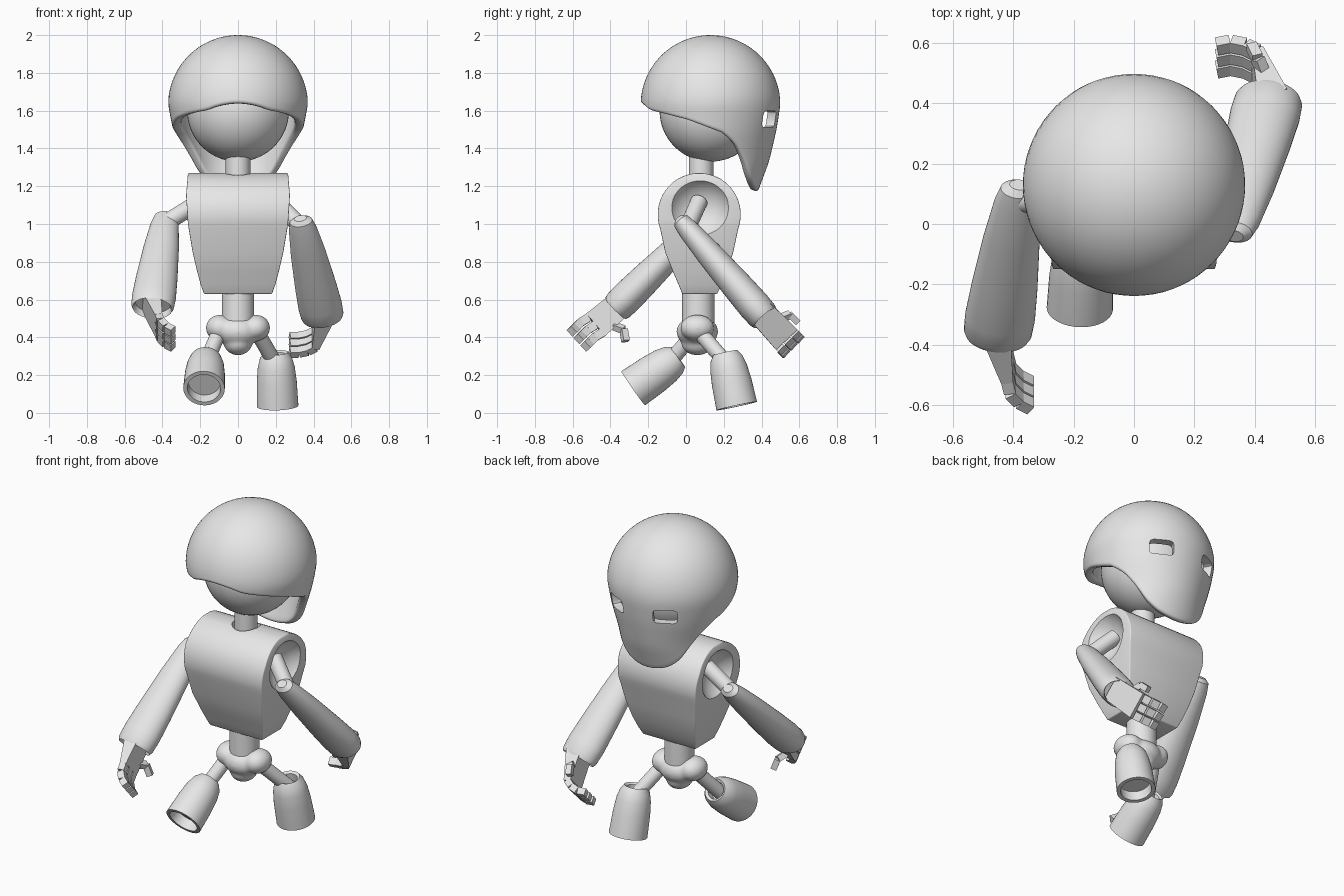
import bpy, bmesh, math
from mathutils import Vector, Matrix

if "Cube" in bpy.data.objects:
    bpy.data.objects.remove(bpy.data.objects["Cube"])

GREY = bpy.data.materials.new("light grey")
GREY.use_nodes = True
GREY.diffuse_color = (0.8, 0.8, 0.8, 1)
GREY.node_tree.nodes["Principled BSDF"].inputs["Base Color"].default_value = (0.8, 0.8, 0.8, 1)


def make(name, bm):
    bmesh.ops.remove_doubles(bm, verts=bm.verts, dist=0.0001)
    bmesh.ops.recalc_face_normals(bm, faces=bm.faces)
    me = bpy.data.meshes.new(name)
    bm.to_mesh(me)
    bm.free()
    me.materials.append(GREY)
    ob = bpy.data.objects.new(name, me)
    bpy.context.collection.objects.link(ob)
    return ob


def activate(ob):
    bpy.ops.object.select_all(action='DESELECT')
    ob.select_set(True)
    bpy.context.view_layer.objects.active = ob


def modify(ob, kind, **settings):
    mod = ob.modifiers.new(kind, kind)
    for k, v in settings.items():
        setattr(mod, k, v)
    activate(ob)
    bpy.ops.object.modifier_apply(modifier=mod.name)


def cut(ob, cutter):
    modify(ob, 'BOOLEAN', operation='DIFFERENCE', solver='EXACT', object=cutter)
    bpy.data.objects.remove(cutter)


def smooth(ob, angle=35):
    activate(ob)
    bpy.ops.object.shade_smooth_by_angle(angle=math.radians(angle))


def interp(table, x):
    for (x0, y0), (x1, y1) in zip(table, table[1:]):
        if x <= x1:
            return y0 + (y1 - y0) * max(0, (x - x0) / (x1 - x0))
    return table[-1][1]


def frame(a, b, side):
    """Matrix at a with local z towards b and local x near side."""
    a, b = Vector(a), Vector(b)
    z = (b - a).normalized()
    x = Vector(side)
    x = (x - z * x.dot(z)).normalized()
    return Matrix.Translation(a) @ Matrix((x, z.cross(x), z)).transposed().to_4x4()


def lathe(name, a, b, profile, sx=1, sy=1, n=40):
    """Turned part: profile of (radius, distance) along the axis a to b."""
    bm = bmesh.new()
    m = frame(a, b, (1, 0, 0))
    rings = [[bm.verts.new(m @ Vector((r * sx * math.cos(2 * math.pi * i / n),
                                       r * sy * math.sin(2 * math.pi * i / n), d)))
              for i in range(n)] for r, d in profile]
    for p, q in zip(rings, rings[1:]):
        for i in range(n):
            bm.faces.new((p[i], p[(i + 1) % n], q[(i + 1) % n], q[i]))
    if profile[0][0] > 0 and profile[-1][0] > 0:
        bm.faces.new(rings[0])
        bm.faces.new(rings[-1])
    ob = make(name, bm)
    smooth(ob)
    return ob


def rod(name, a, b, r):
    return lathe(name, a, b, [(r, 0), (r, (Vector(b) - Vector(a)).length)])


def block(name, a, b, side, size0, size1):
    """Tapered box from a to b; sizes are (width along side, thickness)."""
    bm = bmesh.new()
    m = frame(a, b, side)
    length = (Vector(b) - Vector(a)).length
    for v in bmesh.ops.create_cube(bm, size=1)["verts"]:
        w, t = size1 if v.co.z > 0 else size0
        v.co = m @ Vector((v.co.x * w, v.co.y * t, (v.co.z + 0.5) * length))
    return make(name, bm)


def ball(bm, centre, radii):
    m = Matrix.Translation(centre) @ Matrix.Diagonal((*radii, 1))
    bmesh.ops.create_uvsphere(bm, u_segments=48, v_segments=32, radius=1, matrix=m)


def ball_object(name, centre, radii):
    bm = bmesh.new()
    ball(bm, centre, radii)
    return make(name, bm)


# Helmet: a dome whose lower edge drops into a pointed mask at the back
RIM = [(-1, 1.64), (-0.89, 1.6), (-0.35, 1.55), (0.19, 1.48), (0.4, 1.42),
       (0.54, 1.35), (0.75, 1.25), (0.89, 1.2), (1, 1.17)]
HALF_X = [(1.17, 0.29), (1.35, 0.3), (1.4, 0.315), (1.5, 0.345), (1.63, 0.37)]
BACK_Y = [(1.17, 0.25), (1.33, 0.31), (1.5, 0.35), (1.63, 0.37)]
bm = bmesh.new()
N, ROWS = 72, 28
grid = []
for i in range(N):
    phi = 2 * math.pi * i / N
    s, c = math.sin(phi), math.cos(phi)
    total = 0.37 * math.pi / 2 + 1.63 - interp(RIM, c)
    column = []
    for j in range(ROWS + 1):
        d = total * j / ROWS
        th = d / 0.37
        if th < math.pi / 2:
            rx = ry = 0.37 * math.sin(th)
            z = 1.63 + 0.37 * math.cos(th)
        else:
            z = 1.63 - (d - 0.37 * math.pi / 2)
            rx = interp(HALF_X, z)
            ry = interp(BACK_Y, z) if c > 0 else rx
        column.append(bm.verts.new((rx * s, 0.13 + ry * c, z)))
    grid.append(column)
for i in range(N):
    p, q = grid[i], grid[(i + 1) % N]
    for j in range(ROWS):
        bm.faces.new((p[j], p[j + 1], q[j + 1], q[j]))
bmesh.ops.remove_doubles(bm, verts=bm.verts, dist=0.0001)
bmesh.ops.smooth_vert(bm, verts=[v for v in bm.verts if v.co.z < 1.66 and not v.is_boundary],
                      factor=0.5, use_axis_x=True, use_axis_y=True, use_axis_z=True)
helmet = make("helmet", bm)
if sum(p.normal.dot(p.center - Vector((0, 0.13, 1.63))) for p in helmet.data.polygons) < 0:
    helmet.data.flip_normals()
modify(helmet, 'SOLIDIFY', thickness=0.05, offset=-1)
modify(helmet, 'BEVEL', width=0.02, segments=3, limit_method='ANGLE', angle_limit=math.radians(50))

# Eye openings
for sx in (-1, 1):
    bm = bmesh.new()
    bmesh.ops.create_cube(bm, size=1, matrix=Matrix.Translation((sx * 0.165, 0.44, 1.555))
                          @ Matrix.Rotation(-sx * math.radians(28), 4, 'Z')
                          @ Matrix.Diagonal((0.14, 0.3, 0.085, 1)))
    cutter = make("eye_cutter", bm)
    cutter.hide_render = True
    modify(cutter, 'BEVEL', width=0.02, segments=2)
    cut(helmet, cutter)
smooth(helmet)

# Head and neck
smooth(ball_object("head", (0, 0.13, 1.6), (0.27, 0.27, 0.27)))
rod("neck", (0, 0.08, 1.15), (0, 0.08, 1.45), 0.065)

# Torso: rounded top, narrowing down to the waist
WIDTH = [(0.63, 0.18), (0.7, 0.205), (0.85, 0.24), (1.0, 0.265), (1.15, 0.275), (1.27, 0.265)]
rows = []
for k in range(14):
    t = math.radians(84 - 8 * k)
    rows.append((1.05 + 0.22 * math.sin(t), 0.07 + 0.22 * math.cos(t), 0.07 - 0.22 * math.cos(t)))
rows += [(0.85, 0.25, -0.11), (0.75, 0.22, -0.07), (0.68, 0.19, -0.04), (0.63, 0.165, -0.02)]
bm = bmesh.new()
loops = []
for z, y1, y0 in rows:
    w = interp(WIDTH, z)
    loops.append([bm.verts.new(p) for p in ((w, y1, z), (-w, y1, z), (-w, y0, z), (w, y0, z))])
for p, q in zip(loops, loops[1:]):
    for i in range(4):
        bm.faces.new((p[i], p[(i + 1) % 4], q[(i + 1) % 4], q[i]))
bm.faces.new(loops[0])
bm.faces.new(loops[-1])
torso = make("torso", bm)
modify(torso, 'BEVEL', width=0.02, segments=3, limit_method='ANGLE', angle_limit=math.radians(50))
for sx in (-1, 1):
    cut(torso, ball_object("shoulder_cutter", (sx * 0.37, 0.075, 1.08), (0.18, 0.18, 0.18)))
cut(torso, rod("neck_cutter", (0, 0.08, 1.2), (0, 0.08, 1.4), 0.08))
smooth(torso)

# Waist and pelvis
rod("waist", (0, 0.065, 0.45), (0, 0.065, 0.66), 0.085)
bm = bmesh.new()
ball(bm, (0, 0.06, 0.43), (0.12, 0.11, 0.085))
ball(bm, (0, 0.06, 0.37), (0.075, 0.085, 0.065))
for sx in (-1, 1):
    ball(bm, (sx * 0.095, 0.06, 0.45), (0.075, 0.09, 0.07))
pelvis = make("pelvis", bm)
modify(pelvis, 'REMESH', mode='VOXEL', voxel_size=0.01)
modify(pelvis, 'SMOOTH', factor=0.5, iterations=8)
smooth(pelvis, 60)

# Legs: thin thigh rods and hollow bell-shaped shins
BELL = [(0, 0.05), (0.05, 0.05), (0.05, 0), (0.065, -0.01), (0.085, 0.02), (0.098, 0.07),
        (0.106, 0.15), (0.11, 0.28), (0.088, 0.28), (0.085, 0.22), (0, 0.22)]
for side, hip, top, foot in (("right", (-0.1, 0.05, 0.43), (-0.17, -0.05, 0.29), (-0.18, -0.28, 0.13)),
                             ("left", (0.1, 0.07, 0.43), (0.2, 0.21, 0.31), (0.21, 0.27, 0.03))):
    t, f = Vector(top), Vector(foot)
    rod(side + "_thigh", hip, t + (f - t) * 0.2, 0.04)
    lathe(side + "_shin", top, foot, BELL)

# Arms: rod, flared forearm, palm, three curled fingers and a thumb
FOREARM = [(0, 0), (0.03, 0.0), (0.055, 0.02), (0.068, 0.08), (0.085, 0.25), (0.1, 0.48),
           (0.106, 0.62), (0.103, 0.69), (0.095, 0.71), (0.088, 0.7), (0.085, 0.67), (0, 0.67)]
ARMS = {
    "left": dict(shoulder=(0.2, 0.07, 1.12), elbow=(0.33, -0.04, 1.03), wrist=(0.45, 0.42, 0.5),
                 row=(0, 0.71, 0.71), palm=((0.46, 0.39, 0.54), (0.41, 0.53, 0.39)),
                 finger=((0.41, 0.53, 0.39), (0.37, 0.55, 0.37), (0.32, 0.56, 0.36), (0.27, 0.55, 0.36)),
                 thumb=((0.43, 0.5, 0.5), (0.41, 0.55, 0.52), (0.39, 0.59, 0.48))),
    "right": dict(shoulder=(-0.2, 0.08, 1.12), elbow=(-0.38, 0.13, 1.05), wrist=(-0.45, -0.345, 0.58),
                  row=(0, 0.67, -0.74), palm=((-0.46, -0.32, 0.6), (-0.42, -0.48, 0.465)),
                  finger=((-0.42, -0.48, 0.465), (-0.41, -0.52, 0.44), (-0.38, -0.55, 0.41), (-0.34, -0.57, 0.39)),
                  thumb=((-0.42, -0.38, 0.46), (-0.4, -0.33, 0.44), (-0.38, -0.32, 0.38))),
}
for side, a in ARMS.items():
    e, w = Vector(a["elbow"]), Vector(a["wrist"])
    rod(side + "_upper_arm", a["shoulder"], e + (w - e) * 0.1, 0.045)
    lathe(side + "_forearm", e, w, FOREARM, 1.1, 0.82)
    block(side + "_palm", *a["palm"], a["row"], (0.14, 0.1), (0.155, 0.04))
    for k in (-1, 0, 1):
        pts = [Vector(p) + Vector(a["row"]) * 0.054 * k for p in a["finger"]]
        for n, (p, q) in enumerate(zip(pts, pts[1:]), 1):
            block(f"{side}_finger_{k + 2}_{n}", p, p + (q - p) * 0.92, a["row"], (0.046, 0.04), (0.046, 0.04))
    for n, (p, q) in enumerate(zip(a["thumb"], a["thumb"][1:]), 1):
        block(f"{side}_thumb_{n}", p, q, a["row"], (0.035, 0.035), (0.035, 0.035))
